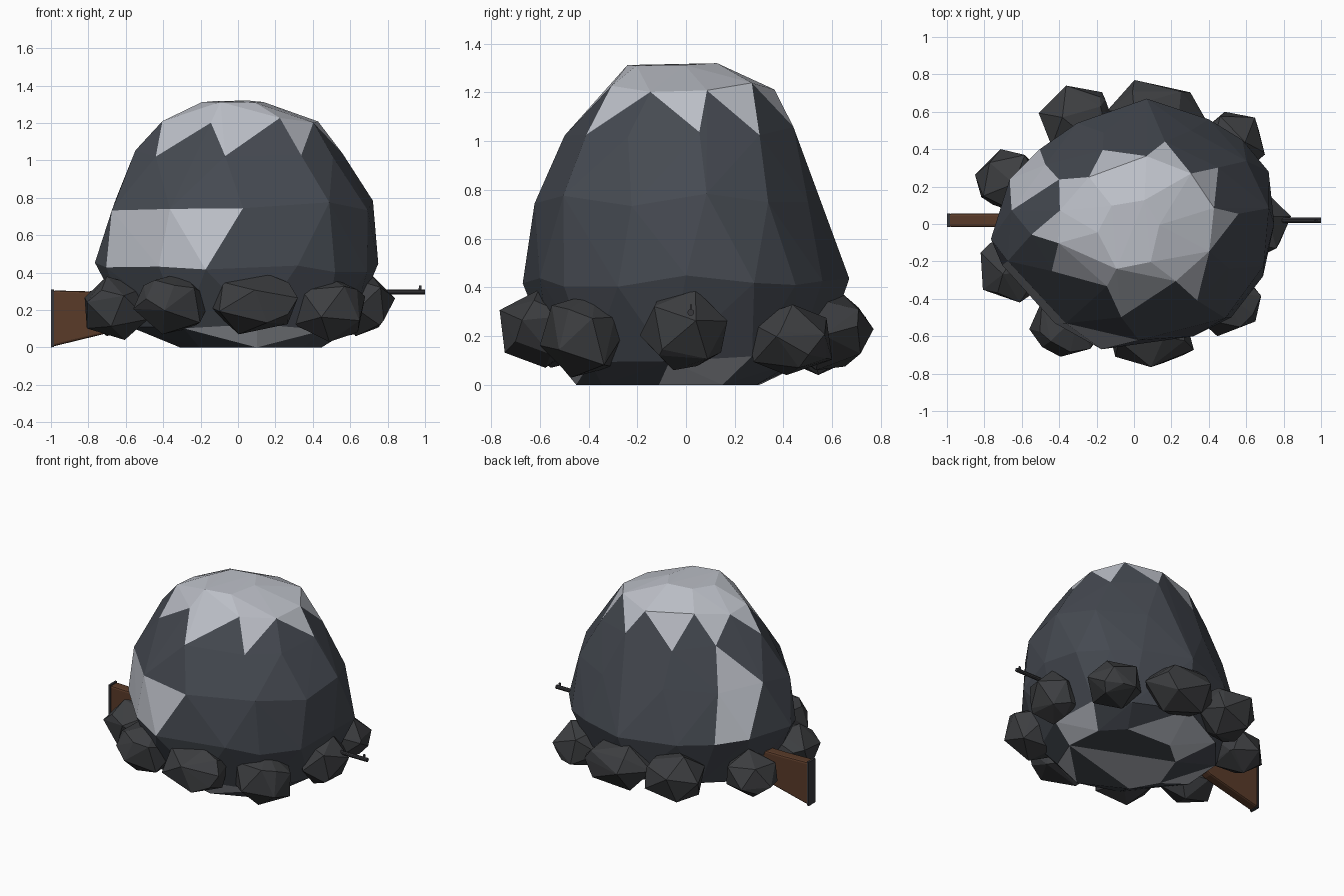
import bpy, bmesh, math, random
from mathutils import Vector, Matrix, Euler

if "Cube" in bpy.data.objects:
    bpy.data.objects.remove(bpy.data.objects["Cube"])

random.seed(4)


def material(name, rgb):
    m = bpy.data.materials.new(name)
    m.diffuse_color = (*rgb, 1)
    m.use_nodes = True
    m.node_tree.nodes["Principled BSDF"].inputs["Base Color"].default_value = m.diffuse_color
    return m


SLATE = material("slate", (0.060, 0.068, 0.083))
PALE = material("pale_stone", (0.50, 0.52, 0.57))
ROCK = material("rock", (0.046, 0.048, 0.052))
WOOD = material("wood", (0.10, 0.043, 0.022))
STEEL = material("steel", (0.04, 0.04, 0.045))


def finish(bm, name, *mats):
    bmesh.ops.recalc_face_normals(bm, faces=bm.faces)
    me = bpy.data.meshes.new(name)
    bm.to_mesh(me)
    bm.free()
    for m in mats:
        me.materials.append(m)
    ob = bpy.data.objects.new(name, me)
    bpy.context.collection.objects.link(ob)
    return ob


def hull(points):
    bm = bmesh.new()
    for p in points:
        bm.verts.new(p)
    res = bmesh.ops.convex_hull(bm, input=bm.verts)
    loose = {v for v in res["geom_interior"] + res["geom_unused"]
             if isinstance(v, bmesh.types.BMVert) and v.is_valid}
    bmesh.ops.delete(bm, geom=list(loose), context="VERTS")
    bm.normal_update()
    return bm


# Boulder: widest outline seen from above, reused at every level
outline = [(-0.76, -0.08), (-0.66, 0.24), (-0.50, 0.40), (-0.30, 0.54), (0.07, 0.67),
           (0.40, 0.56), (0.58, 0.45), (0.72, 0.28), (0.75, 0.0), (0.69, -0.28),
           (0.52, -0.50), (0.32, -0.60), (-0.17, -0.67), (-0.42, -0.53), (-0.70, -0.22)]


def on_outline(t):
    """Point at fraction t around the outline, scaled to a unit half-width."""
    s = (t % 1) * len(outline)
    i, f = int(s) % len(outline), s % 1
    p = Vector(outline[i]).lerp(Vector(outline[(i + 1) % len(outline)]), f)
    return p.x / 0.755, p.y / 0.67


# Levels: z, min x, max x, min y, max y, points, z jitter
levels = [
    (0.00, -0.31, 0.46, -0.47, 0.37, 9, 0),
    (0.11, -0.61, 0.62, -0.59, 0.58, 10, 0.02),
    (0.43, -0.76, 0.755, -0.67, 0.67, 15, 0.03),
    (0.76, -0.71, 0.74, -0.645, 0.57, 11, 0.03),
    (1.03, -0.55, 0.57, -0.505, 0.475, 10, 0.03),
    (1.22, -0.43, 0.44, -0.36, 0.37, 9, 0.02),
    (1.315, -0.20, 0.14, -0.26, 0.16, 6, 0.005),
]
pts = []
for i, (z, x0, x1, y0, y1, n, dz) in enumerate(levels):
    for k in range(n):
        jitter = 0 if n == 15 else 0.5 * (i % 2) + random.uniform(-0.12, 0.12)
        u, v = on_outline((k + jitter) / n)
        pts.append(((x0 + x1) / 2 + u * (x1 - x0) / 2, (y0 + y1) / 2 + v * (y1 - y0) / 2,
                    z + random.uniform(-dz, dz)))
bm = hull(pts)
# pale faces: the cap, two weathered patches and some of the underside
patches = [(Vector((-0.55, -0.40, 0.62)), 0.17), (Vector((-0.20, -0.60, 0.62)), 0.19),
           (Vector((-0.58, 0.32, 0.72)), 0.22)]
for f in bm.faces:
    c = f.calc_center_median()
    if c.z > 1.14 or any((c - p).length < r for p, r in patches):
        f.material_index = 1
    elif c.z < 0.2 and random.random() < 0.45:
        f.material_index = 1
finish(bm, "boulder", SLATE, PALE)

# Ring of small rocks: x range, y range, z range
rocks = [
    (-0.82, -0.48, -0.42, -0.08, 0.04, 0.38),
    (-0.56, -0.14, -0.71, -0.32, 0.07, 0.40),
    (-0.15, 0.32, -0.765, -0.42, 0.07, 0.39),
    (0.30, 0.68, -0.60, -0.24, 0.03, 0.38),
    (0.52, 0.84, -0.19, 0.17, 0.06, 0.39),
    (0.34, 0.70, 0.25, 0.60, 0.04, 0.33),
    (-0.15, 0.38, 0.40, 0.77, 0.06, 0.38),
    (-0.51, -0.10, 0.38, 0.74, 0.04, 0.38),
    (-0.85, -0.50, 0.06, 0.40, 0.06, 0.37),
]
for i, box in enumerate(rocks):
    tmp = bmesh.new()
    bmesh.ops.create_icosphere(tmp, subdivisions=1, radius=1)
    turn = Euler([random.uniform(0, 6.28) for _ in range(3)]).to_matrix()
    p = [turn @ v.co * random.uniform(0.95, 1.1) for v in tmp.verts]
    tmp.free()
    # a few extra bumps for irregular facets
    p += [Vector([random.uniform(-1, 1) for _ in range(3)]).normalized() for _ in range(4)]
    lo = [min(v[k] for v in p) for k in range(3)]
    hi = [max(v[k] for v in p) for k in range(3)]
    fit = [[box[2 * k] + (v[k] - lo[k]) / (hi[k] - lo[k]) * (box[2 * k + 1] - box[2 * k])
            for k in range(3)] for v in p]
    finish(hull(fit), f"rock_{i + 1}", ROCK)


# Rifle lying through the pile
def plate(name, profile, y, half, mat, bevel=0.0):
    bm = bmesh.new()
    near, far = ([bm.verts.new((x, y + s * half, z)) for x, z in profile] for s in (-1, 1))
    bm.faces.new(near)
    bm.faces.new(far[::-1])
    for k in range(len(profile)):
        bm.faces.new((near[k - 1], far[k - 1], far[k], near[k]))
    ob = finish(bm, name, mat)
    if bevel:
        mod = ob.modifiers.new("rounding", "BEVEL")
        mod.width, mod.segments = bevel, 2
    return ob


def rod(name, x0, x1, y, z, r, mat):
    bm = bmesh.new()
    bmesh.ops.create_cone(bm, cap_ends=True, segments=10, radius1=r, radius2=r, depth=x1 - x0,
                          matrix=Matrix.Translation(((x0 + x1) / 2, y, z))
                          @ Matrix.Rotation(math.pi / 2, 4, "Y"))
    return finish(bm, name, mat)


GY = 0.02
plate("stock", [(-0.99, 0.005), (-0.99, 0.305), (-0.80, 0.30), (-0.45, 0.30), (-0.42, 0.19),
                (-0.60, 0.10)], GY, 0.036, WOOD, 0.012)
plate("butt_plate", [(-1.0, 0.0), (-1.0, 0.31), (-0.985, 0.31), (-0.985, 0.003)],
      GY, 0.037, STEEL)
plate("receiver", [(-0.46, 0.20), (-0.46, 0.32), (0.02, 0.32), (0.02, 0.20)], GY, 0.03, STEEL)
plate("fore_end", [(0.0, 0.23), (0.0, 0.31), (0.45, 0.31), (0.45, 0.25)], GY, 0.03, WOOD)
rod("barrel", 0.0, 1.0, GY, 0.297, 0.014, STEEL)
plate("front_sight", [(0.965, 0.305), (0.968, 0.33), (0.98, 0.33), (0.982, 0.305)],
      GY, 0.004, STEEL)
